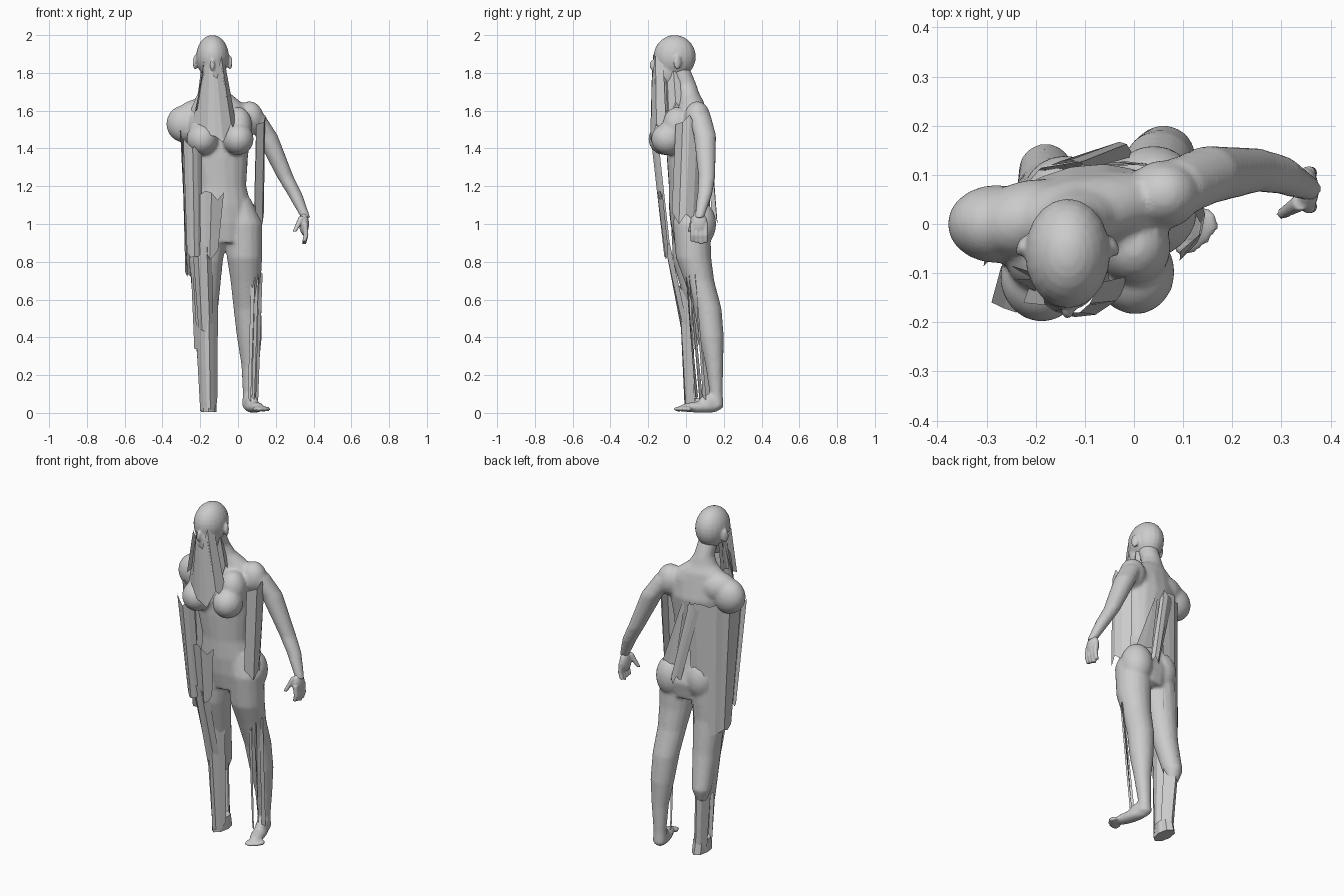
import bpy, bmesh, math, random
from mathutils import Matrix, Vector

random.seed(4)
if "Cube" in bpy.data.objects:
    bpy.data.objects.remove(bpy.data.objects["Cube"])

# Directions in which a sheet can face
FRONT, BACK, LEFT, RIGHT = 0, math.pi, math.pi / 2, -math.pi / 2
BACK_RIGHT = RIGHT - math.pi / 4
TWIST = 0.2  # turn of the torso

STONE = bpy.data.materials.new("pale stone")
STONE.use_nodes = True
STONE.diffuse_color = (0.6, 0.6, 0.6, 1)
STONE.node_tree.nodes["Principled BSDF"].inputs["Base Color"].default_value = STONE.diffuse_color


def add_object(name, bm):
    mesh = bpy.data.meshes.new(name)
    bm.to_mesh(mesh)
    bm.free()
    mesh.materials.append(STONE)
    ob = bpy.data.objects.new(name, mesh)
    bpy.context.collection.objects.link(ob)
    return ob


def loft(bm, rings, angle=0.0, sides=16):
    """Closed volume through level elliptical rings: centre, half width, half depth."""
    turn = Matrix.Rotation(angle, 3, "Z")
    previous = None
    for centre, width, depth in rings:
        row = []
        for i in range(sides):
            t = math.tau * i / sides
            offset = turn @ Vector((width * math.cos(t), depth * math.sin(t), 0))
            row.append(bm.verts.new(Vector(centre) + offset))
        if previous:
            for i in range(sides):
                j = (i + 1) % sides
                bm.faces.new((previous[i], previous[j], row[j], row[i]))
        else:
            bm.faces.new(row[::-1])
        previous = row
    bm.faces.new(previous)


def limb(bm, *stations):
    """Round limb through stations of x, y, z and radius, listed upwards."""
    loft(bm, [((x, y, z), radius, radius) for x, y, z, radius in stations])


def ball(bm, centre, radii, angle=0.0):
    place = Matrix.Translation(centre) @ Matrix.Rotation(angle, 4, "Z")
    bmesh.ops.create_uvsphere(bm, u_segments=20, v_segments=14, radius=1,
                              matrix=place @ Matrix.Diagonal((*radii, 1)))


def chip(bm, count):
    """Break random flat shards out of the skin and turn them inside out."""
    bm.faces.ensure_lookup_table()
    shards = set()
    for _ in range(count):
        patch = [random.choice(bm.faces)]
        for _ in range(random.randint(4, 50)):
            edge = random.choice(random.choice(patch).edges)
            patch.extend(f for f in edge.link_faces if f not in patch)
        shards.update(patch)
    split = bmesh.ops.split(bm, geom=list(shards))["geom"]
    faces = [part for part in split if isinstance(part, bmesh.types.BMFace)]
    bmesh.ops.reverse_faces(bm, faces=faces)
    for face in faces:
        face.smooth = False


def fuse(name, bm, voxel, chips, smoothing):
    """Merge overlapping volumes into one smooth, chipped skin."""
    volumes = add_object(name + "_volumes", bm)
    remesh = volumes.modifiers.new("fuse", "REMESH")
    remesh.mode, remesh.voxel_size = "VOXEL", voxel
    volumes.modifiers.new("soften", "SMOOTH").iterations = smoothing
    depsgraph = bpy.context.evaluated_depsgraph_get()
    mesh = bpy.data.meshes.new_from_object(volumes.evaluated_get(depsgraph))
    bpy.data.objects.remove(volumes)
    skin = bmesh.new()
    skin.from_mesh(mesh)
    bpy.data.meshes.remove(mesh)
    bmesh.ops.triangulate(skin, faces=skin.faces[:])
    for face in skin.faces:
        face.smooth = True
    chip(skin, chips)
    add_object(name, skin)


def sheet(name, facing, top, bottom, widths, wrap=0.0, folds=4, ragged=0.03, turned=3):
    """Torn sheet between two ragged edges, bulging towards its facing; some folds are turned over."""
    side = Vector((math.cos(facing), math.sin(facing), 0))
    outward = Vector((math.sin(facing), -math.cos(facing), 0))
    bm = bmesh.new()
    previous = None
    for i in range(folds + 1):
        t = i / folds - 0.5
        pair = []
        for centre, width in zip((top, bottom), widths):
            bulge = wrap * (1 - 4 * t * t) + random.uniform(-0.01, 0.01)
            p = Vector(centre) + side * width * t + outward * bulge
            p.z = max(0.01, p.z + random.uniform(-ragged, ragged))
            pair.append(bm.verts.new(p))
        if previous:
            face = bm.faces.new((previous[1], pair[1], pair[0], previous[0]))
            if i % turned == 0:
                face.normal_flip()
        previous = pair
    add_object(name, bm)


# Torso and neck, leaning steadily towards the right as they rise
body = bmesh.new()
torso = [(.03, .9, .13, .09), (.03, 1, .17, .11), (.01, 1.1, .15, .1), (0, 1.2, .13, .09),
         (0, 1.35, .15, .1), (.01, 1.5, .18, .11), (.02, 1.6, .19, .08), (.02, 1.65, .13, .07),
         (.01, 1.69, .08, .06), (0, 1.74, .055, .055), (-.05, 1.85, .055, .06)]
loft(body, [((-.07 * z, y, z), width, depth) for y, z, width, depth in torso], TWIST)

# Shoulders, breasts and buttocks
ball(body, (-.28, 0, 1.53), (.1, .08, .1))
ball(body, (-.21, .01, 1.57), (.12, .08, .09), TWIST)
ball(body, (.06, .06, 1.56), (.075, .07, .09))
for x, y in ((-.19, -.11), (0, -.095)):
    ball(body, (x, y, 1.45), (.083, .09, .085), TWIST)
    ball(body, (x, y + .05, 1.52), (.075, .08, .1), TWIST)
ball(body, (.04, .07, 1), (.09, .09, .12))
ball(body, (-.14, .05, 1.02), (.09, .09, .12))

# Left leg, and right leg broken off below the knee
limb(body, (.06, .16, .03, .04), (.06, .16, .1, .035), (.065, .15, .25, .047), (.06, .135, .4, .066),
     (.05, .115, .55, .074), (.04, .07, .7, .08), (.035, .04, .82, .094), (.03, .03, 1, .1),
     (0, .02, 1.13, .07))
limb(body, (-.18, .11, .33, .03), (-.18, .11, .4, .055), (-.17, .06, .6, .07),
     (-.17, .02, .8, .09), (-.15, .02, 1, .1), (-.13, .02, 1.13, .07))

# Left foot and toes
ball(body, (.085, .08, .03), (.04, .12, .03), .3)
ball(body, (.07, .13, .05), (.035, .07, .05), .3)
for i in range(5):
    ball(body, (.09 + .017 * i, -.04 + .003 * i * i, .02), (.012, .03, .014), .3)

# Left arm
limb(body, (.36, .07, 1.03, .025), (.3, .1, 1.16, .04), (.25, .11, 1.25, .045),
     (.15, .1, 1.47, .06), (.08, .07, 1.58, .06))
fuse("body", body, voxel=.0095, chips=150, smoothing=6)

# Head with jaw, nose and ears
head = bmesh.new()
ball(head, (-.135, -.06, 1.885), (.087, .112, .115))
ball(head, (-.13, -.1, 1.81), (.062, .075, .1))
ball(head, (-.135, -.175, 1.84), (.013, .018, .03))
for side in (-1, 1):
    ball(head, (-.135 + side * .092, -.045, 1.855), (.011, .022, .038), side * .4)
fuse("head", head, voxel=.007, chips=28, smoothing=3)

# Left hand with fingers and thumb
hand = bmesh.new()
ball(hand, (.35, .07, 1), (.026, .045, .06))
for i in range(4):
    y = .035 + .023 * i
    limb(hand, (.35, y, .895 + .006 * abs(i - 2), .011), (.36, y, .94, .013), (.355, y, 1, .014))
limb(hand, (.3, .02, .96, .011), (.34, .045, 1.04, .018))
fuse("left_hand", hand, voxel=.005, chips=8, smoothing=2)

# Torn sheets hanging from the face and jaw
sheet("face_drape", FRONT, top=(-.13, -.11, 1.84), bottom=(-.12, -.11, 1.48),
      widths=(.12, .25), wrap=.08, folds=6, ragged=.07, turned=2)
sheet("neck_drape", FRONT, top=(-.13, -.1, 1.8), bottom=(-.15, -.09, 1.55),
      widths=(.1, .2), wrap=.05, ragged=.06)
sheet("left_jaw_drape", LEFT, top=(-.08, -.1, 1.82), bottom=(-.05, -.09, 1.6),
      widths=(.13, .14), ragged=.05)
sheet("right_jaw_drape", RIGHT, top=(-.18, -.1, 1.82), bottom=(-.22, -.09, 1.6),
      widths=(.13, .14), ragged=.05)

# Sheets down the right side
sheet("right_front_strip", FRONT, top=(-.24, -.15, 1.43), bottom=(-.23, -.08, .85),
      widths=(.1, .08), wrap=.03)
sheet("right_back_panel", BACK_RIGHT, top=(-.2, .02, 1.47), bottom=(-.2, .03, .72),
      widths=(.3, .2), wrap=.07, folds=8, turned=7)
sheet("right_thigh_front", FRONT, top=(-.19, -.09, .88), bottom=(-.17, 0, .45),
      widths=(.1, .08), wrap=.02)
sheet("front_flap", FRONT, top=(-.14, -.13, 1.15), bottom=(-.15, -.09, .84),
      widths=(.13, .09), wrap=.02, turned=1)

# Strand and hollow on the back, sheet under the left shoulder
sheet("back_strand", BACK, top=(-.13, .12, 1.47), bottom=(-.03, .14, 1.02),
      widths=(.08, .06), wrap=.02, turned=5)
sheet("back_hollow", BACK, top=(-.06, .12, 1.46), bottom=(.03, .12, 1.1),
      widths=(.03, .1), folds=2, turned=1)
sheet("left_side_sheet", LEFT, top=(.1, .02, 1.55), bottom=(.09, 0, 1.03),
      widths=(.15, .15), wrap=.04, ragged=.05)

# Shredded lower right leg and its foot
sheet("right_shin_front", FRONT, top=(-.17, .03, .66), bottom=(-.155, .05, .02),
      widths=(.13, .09), wrap=.06, folds=5, ragged=.04)
sheet("right_shin_back", BACK, top=(-.18, .09, .46), bottom=(-.155, .08, .02),
      widths=(.1, .08), wrap=.06, ragged=.04)
sheet("right_knee_shard", RIGHT, top=(-.24, .02, .76), bottom=(-.22, .07, .36),
      widths=(.1, .06), wrap=.01, turned=2)
foot = bmesh.new()
loft(foot, [((-.155, .07, z), .04, .08 - z / 4) for z in (.005, .04, .08)], sides=8)
bmesh.ops.reverse_faces(foot, faces=foot.faces[:])
add_object("right_foot", foot)

# Narrow strips in front of the left shin
for i in range(3):
    x = .06 + .02 * i
    sheet(f"left_shin_strip_{i + 1}", FRONT, top=(x + .02, x - .06, .75), bottom=(x, x, .06),
          widths=(.02, .015), folds=2, turned=2)
